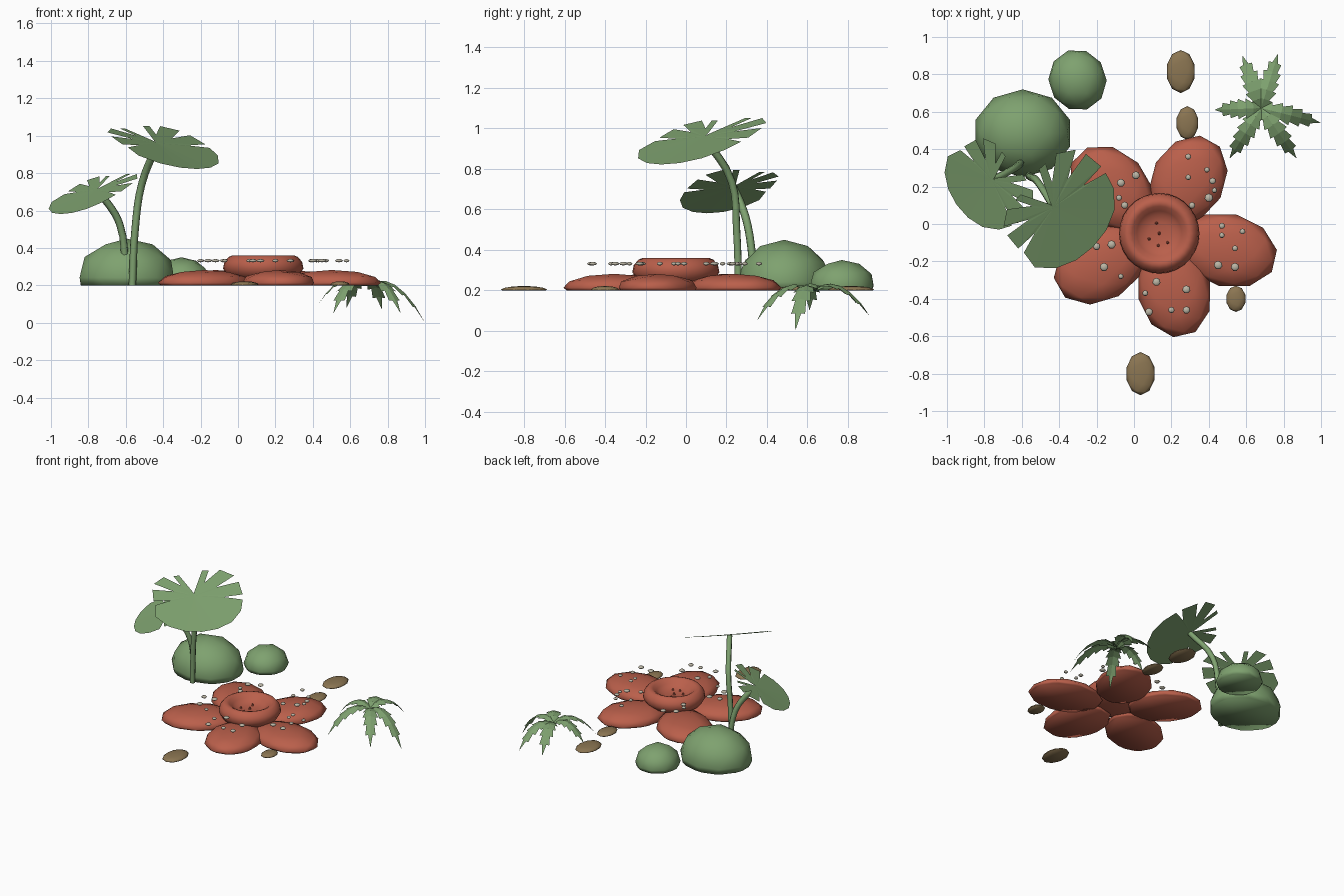
import bpy, bmesh, math, random
from mathutils import Vector, Matrix

if "Cube" in bpy.data.objects:
    bpy.data.objects.remove(bpy.data.objects["Cube"])
random.seed(4)
GROUND = 0.2


def material(name, rgb):
    m = bpy.data.materials.new(name)
    m.use_nodes = True
    m.diffuse_color = (*rgb, 1)
    m.node_tree.nodes["Principled BSDF"].inputs["Base Color"].default_value = (*rgb, 1)
    return m


green = material("leaf green", (0.21, 0.36, 0.16))
red = material("petal red", (0.49, 0.115, 0.07))
brown = material("stone brown", (0.26, 0.18, 0.085))
cream = material("speck cream", (0.5, 0.47, 0.38))


def finish(name, bm, mat, smooth=True):
    mesh = bpy.data.meshes.new(name)
    for f in bm.faces:
        f.smooth = smooth
    bm.to_mesh(mesh)
    bm.free()
    mesh.materials.append(mat)
    obj = bpy.data.objects.new(name, mesh)
    bpy.context.collection.objects.link(obj)
    return obj


def dome(name, mat, x, y, size, angle=0.0):
    """Low-poly sphere cut flat a little below its middle and capped."""
    sink = 0.2
    bm = bmesh.new()
    bmesh.ops.create_icosphere(bm, subdivisions=2, radius=1)
    cut = bmesh.ops.bisect_plane(bm, geom=bm.verts[:] + bm.edges[:] + bm.faces[:],
                                 plane_co=(0, 0, -sink), plane_no=(0, 0, -1), clear_outer=True)
    rim = [e for e in cut["geom_cut"] if isinstance(e, bmesh.types.BMEdge)]
    bmesh.ops.contextual_create(bm, geom=rim)
    bmesh.ops.recalc_face_normals(bm, faces=bm.faces)
    w, d, h = size
    bm.transform(Matrix.Translation((x, y, GROUND)) @ Matrix.Rotation(math.radians(angle), 4, 'Z')
                 @ Matrix.Diagonal((w, d, h / (1 + sink), 1)) @ Matrix.Translation((0, 0, sink)))
    return finish(name, bm, mat)


# Bushes
dome("large_bush", green, -0.595, 0.485, (0.265, 0.235, 0.25))
dome("small_bush", green, -0.302, 0.77, (0.155, 0.165, 0.15), 18)

# Stones
for i, (x, y, w, d) in enumerate([(0.25, 0.815, 0.078, 0.115), (0.285, 0.54, 0.06, 0.09),
                                  (0.545, -0.4, 0.053, 0.07), (0.035, -0.8, 0.078, 0.115)]):
    dome(f"stone_{i + 1}", brown, x, y, (w, d, 0.022))

# Flower petals
for i, (x, y, length, angle) in enumerate([(0.29, 0.235, 0.25, 61), (0.5, -0.14, 0.27, -13),
                                           (0.215, -0.355, 0.255, -77), (-0.18, -0.215, 0.265, -150),
                                           (-0.12, 0.19, 0.26, 134)]):
    dome(f"petal_{i + 1}", red, x, y, (length, 0.197, 0.082), angle)

# Flower bowl, turned from a profile
CX, CY = 0.135, -0.05
profile = [(0, 0.22), (0.13, 0.22), (0.19, 0.25), (0.215, 0.29), (0.208, 0.325), (0.185, 0.352),
           (0.165, 0.36), (0.145, 0.352), (0.12, 0.33), (0.1, 0.313), (0.06, 0.303), (0, 0.3)]
bm = bmesh.new()
ring = [bm.verts.new((r, 0, z)) for r, z in profile]
edges = [bm.edges.new(pair) for pair in zip(ring, ring[1:])]
bmesh.ops.spin(bm, geom=ring + edges, cent=(0, 0, 0), axis=(0, 0, 1),
               angle=math.tau, steps=28, use_duplicate=False)
bmesh.ops.remove_doubles(bm, verts=bm.verts, dist=0.0005)
bmesh.ops.recalc_face_normals(bm, faces=bm.faces)
bm.transform(Matrix.Translation((CX, CY, 0)))
finish("flower_bowl", bm, red)

# Little spikes in the bowl
bm = bmesh.new()
for x, y in [(.08, -.08), (.135, -.05), (.18, -.1), (.13, -.115), (.12, .005)]:
    bmesh.ops.create_cone(bm, cap_ends=True, segments=6, radius1=0.01, radius2=0.003,
                          depth=0.02, matrix=Matrix.Translation((x, y, 0.308)))
finish("bowl_spikes", bm, red, False)

# Pale specks hovering over the petals
specks = [(.29, .36), (.39, .29), (.42, .23), (.29, .25), (.43, .18), (.31, .1), (.4, .14),
          (-.07, .22), (.01, .26), (-.08, .14), (-.05, .1), (.47, -.01), (.58, -.04),
          (.47, -.06), (.54, -.13), (.45, -.22), (.54, -.23), (.12, -.31), (.28, -.35),
          (.06, -.37), (.2, -.46), (.28, -.46), (.08, -.47), (-.12, -.11), (-.16, -.23),
          (-.07, -.28), (-.2, -.12)]
bm = bmesh.new()
for x, y in specks:
    r = random.uniform(0.014, 0.024)
    spot = Matrix.Translation((x, y, 0.332)) @ Matrix.Diagonal((r, r, 0.009, 1))
    bmesh.ops.create_uvsphere(bm, u_segments=7, v_segments=4, radius=1, matrix=spot)
finish("petal_specks", bm, cream)

# Split leaves: one half outline as (angle from the tip, radius), mirrored
half = [(0, .33), (20, .335), (40, .345), (60, .345), (77, .335), (80, .2), (85, .335),
        (105, .335), (110, .17), (116, .335), (135, .3), (141, .14), (148, .255),
        (158, .235), (175, .03)]


def split_leaf(name, pivot, heading, slope, scale):
    h = math.radians(heading)
    down = Vector((math.cos(h), math.sin(h), -slope)).normalized()
    side = Vector((-math.sin(h), math.cos(h), 0))
    # The lobes on one side are a little shorter
    other = [(-a, r * (0.87 if a > 75 else 1)) for a, r in reversed(half[1:])]
    bm = bmesh.new()
    hub = bm.verts.new(pivot)
    rim = []
    for a, r in other + half:
        a = math.radians(a)
        u = r * scale * math.sin(a)
        p = Vector(pivot) + down * (r * scale * math.cos(a)) + side * u
        rim.append(bm.verts.new(p + Vector((0, 0, 0.06 * u * u))))
    for p, q in zip(rim, rim[1:]):
        bm.faces.new((hub, p, q))
    finish(name, bm, green, False)


def stem(name, points):
    curve = bpy.data.curves.new(name, 'CURVE')
    curve.dimensions = '3D'
    curve.bevel_depth = 0.02
    curve.bevel_resolution = 1
    curve.use_fill_caps = True
    curve.resolution_u = 4
    spline = curve.splines.new('BEZIER')
    spline.bezier_points.add(len(points) - 1)
    for bp, co in zip(spline.bezier_points, points):
        bp.co = co
        bp.handle_left_type = bp.handle_right_type = 'AUTO'
    curve.materials.append(green)
    bpy.context.collection.objects.link(bpy.data.objects.new(name, curve))


split_leaf("tall_leaf", (-0.43, 0.09, 0.96), -45, 0.46, 1.0)
split_leaf("short_leaf", (-0.76, 0.235, 0.71), 215, 0.56, 0.8)
stem("tall_stem", [(-.565, .26, GROUND), (-.55, .25, .5), (-.515, .225, .74), (-.43, .09, .955)])
stem("short_stem", [(-.6, .335, .3), (-.63, .305, .52), (-.69, .27, .63), (-.76, .235, .705)])

# Drooping fern: broad toothed fronds fanning out from one crown
crown = Vector((0.68, 0.62, 0.2))
tips = [(1.0, .54, 0), (.87, .35, .05), (.51, .35, .05), (.43, .61, .1),
        (.58, .9, .08), (.77, .91, .07)]
STEPS = 6
bm = bmesh.new()
for tip in tips:
    reach = Vector(tip) - crown
    flat = Vector((reach.x, reach.y, 0))
    across = Vector((-flat.y, flat.x, 0)).normalized()

    def blade(t, w):
        """Point on the frond at t along its arch and w to the side."""
        z = reach.z * t * t + 0.21 * t * (1 - t) - 0.3 * abs(w)
        return crown + flat * t + across * w + Vector((0, 0, z))

    def width(t):
        return 0.036 * math.sin(math.pi * (0.15 + 0.85 * t))

    for i in range(STEPS):
        t0, t1 = i / STEPS, (i + 1) / STEPS
        for s in (-1, 1):
            tooth = width(t0 + 0.08) + 0.024 * (1 - 0.7 * t0)
            pts = [blade(t0, 0), blade(t0, s * width(t0))]
            if i < STEPS - 1:
                pts += [blade(t1 - 0.01, s * tooth), blade(t1, s * width(t1))]
            pts.append(blade(t1, 0))
            face = bm.faces.new([bm.verts.new(p) for p in pts][::-s])
bmesh.ops.remove_doubles(bm, verts=bm.verts, dist=0.0005)
finish("fern", bm, green, False)
